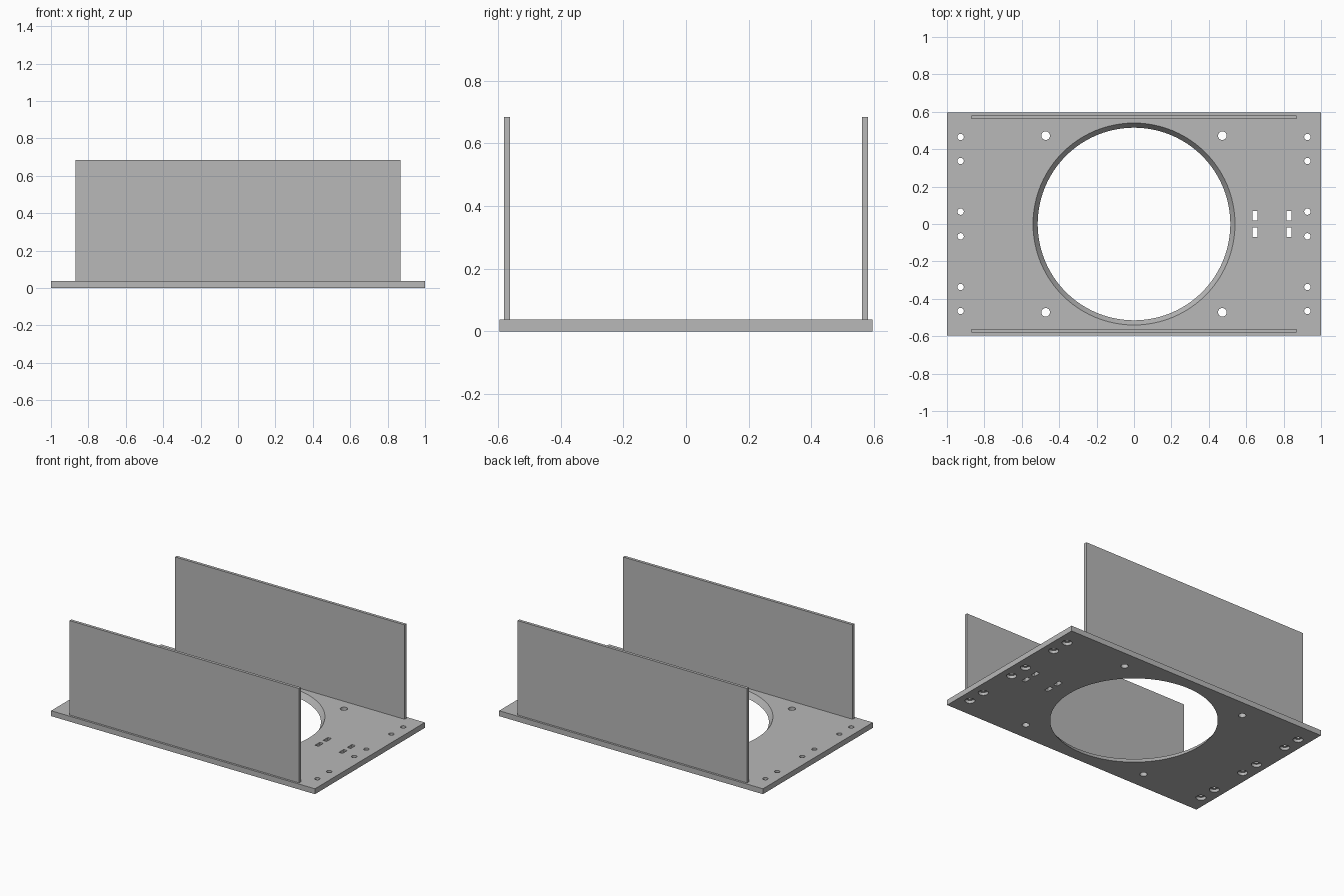
import bpy, bmesh, math
from mathutils import Matrix

if "Cube" in bpy.data.objects:
    bpy.data.objects.remove(bpy.data.objects["Cube"])

THICK = 0.037          # base plate thickness
OVER = 0.01            # how far cutters reach past the plate

grey = bpy.data.materials.new("grey")
grey.diffuse_color = (0.48, 0.48, 0.48, 1)
grey.use_nodes = True
grey.node_tree.nodes["Principled BSDF"].inputs["Base Color"].default_value = grey.diffuse_color


def make_object(name, bm):
    bmesh.ops.recalc_face_normals(bm, faces=bm.faces)
    mesh = bpy.data.meshes.new(name)
    bm.to_mesh(mesh)
    bm.free()
    mesh.materials.append(grey)
    ob = bpy.data.objects.new(name, mesh)
    bpy.context.collection.objects.link(ob)
    return ob


def add_box(bm, x, y, z, sx, sy, sz):
    m = Matrix.Translation((x, y, z)) @ Matrix.Diagonal((sx, sy, sz, 1))
    bmesh.ops.create_cube(bm, size=1, matrix=m)


def add_lathe(bm, x, y, profile, segments):
    """Closed round solid from (radius, z) points, bottom to top."""
    rings = []
    for r, z in profile:
        rings.append([bm.verts.new((x + r * math.cos(2 * math.pi * i / segments),
                                    y + r * math.sin(2 * math.pi * i / segments), z))
                      for i in range(segments)])
    for a, b in zip(rings, rings[1:]):
        for i in range(segments):
            j = (i + 1) % segments
            bm.faces.new((a[i], a[j], b[j], b[i]))
    bm.faces.new(rings[0][::-1])
    bm.faces.new(rings[-1])


# Base plate
bm = bmesh.new()
add_box(bm, 0, 0, THICK / 2, 2, 1.19, THICK)
plate = make_object("base_plate", bm)

# Cutter for every opening in the plate
bm = bmesh.new()
lo, hi = -OVER, THICK + OVER

# large tapered opening, wider at the top
slope = 0.025 / THICK
add_lathe(bm, 0, 0, [(0.515 - slope * OVER, lo), (0.54 + slope * OVER, hi)], 96)

for sx in (-1, 1):
    for sy in (-1, 1):
        # mounting holes around the opening
        add_lathe(bm, sx * 0.472, sy * 0.472, [(0.023, lo), (0.023, hi)], 32)
        # screw holes along the ends, counterbored from below
        for y in (0.066, 0.337, 0.465):
            add_lathe(bm, sx * 0.927, sy * y,
                      [(0.031, lo), (0.031, 0.02), (0.017, 0.02), (0.017, hi)], 32)

# cable tie slots
for x in (0.646, 0.828):
    for y in (-0.044, 0.044):
        add_box(bm, x, y, THICK / 2, 0.027, 0.052, hi - lo)
cutter = make_object("hole_cutter", bm)
cutter.hide_render = True

cut = plate.modifiers.new("holes", 'BOOLEAN')
cut.operation = 'DIFFERENCE'
cut.solver = 'EXACT'
cut.object = cutter
bpy.context.view_layer.objects.active = plate
plate.select_set(True)
bpy.ops.object.modifier_apply(modifier=cut.name)
bpy.data.objects.remove(cutter)
bpy.ops.object.shade_smooth_by_angle(angle=math.radians(30))

# Upright side walls
for name, side in (("front_wall", -1), ("back_wall", 1)):
    bm = bmesh.new()
    add_box(bm, 0, side * 0.571, (THICK + 0.684) / 2, 1.74, 0.02, 0.684 - THICK)
    make_object(name, bm)
